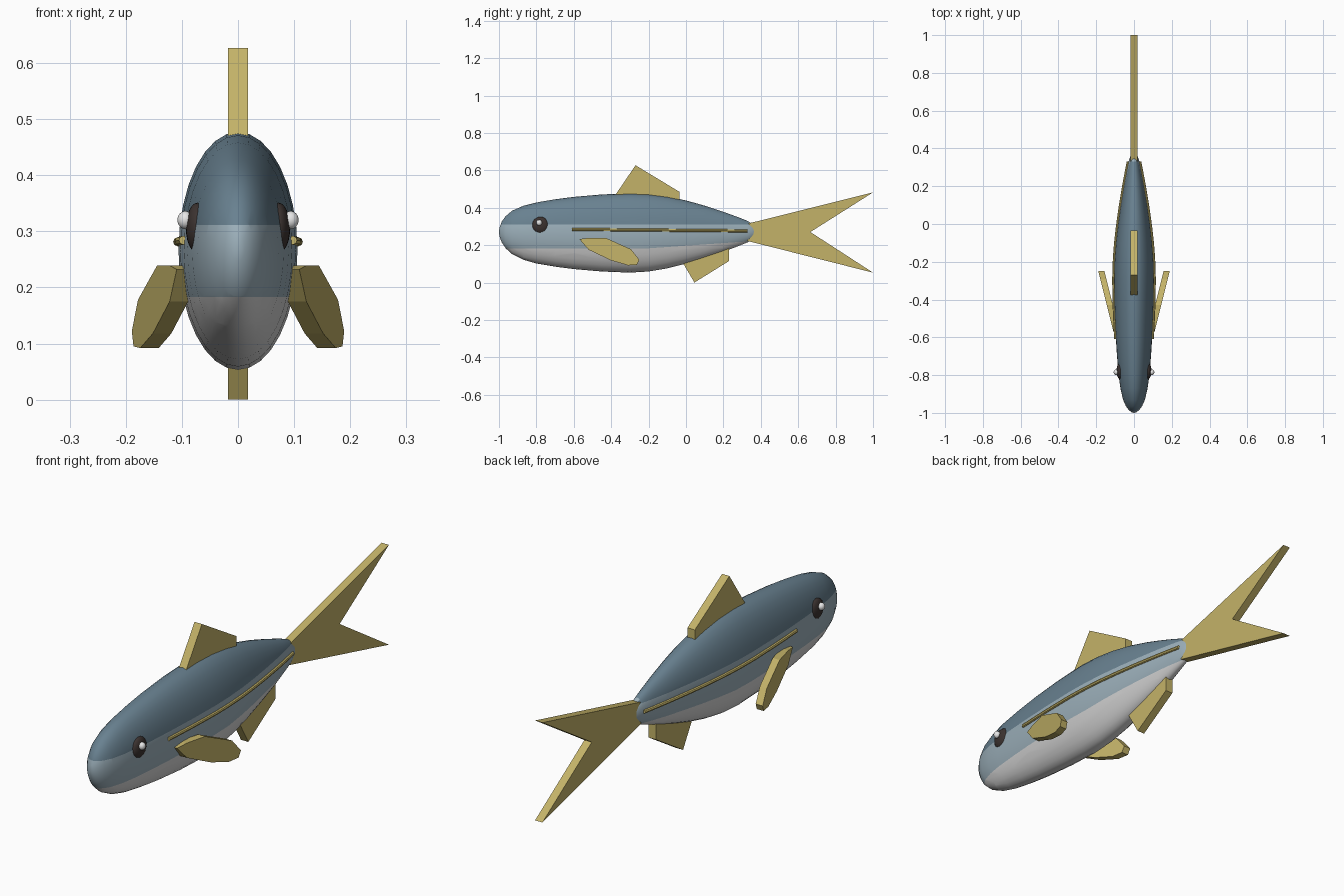
import bpy, bmesh, math
from mathutils import Vector

if "Cube" in bpy.data.objects:
    bpy.data.objects.remove(bpy.data.objects["Cube"])


def material(name, rgb):
    m = bpy.data.materials.new(name)
    m.diffuse_color = (*rgb, 1)
    m.use_nodes = True
    m.node_tree.nodes["Principled BSDF"].inputs["Base Color"].default_value = m.diffuse_color
    return m


BACK = material("slate blue back", (0.14, 0.22, 0.28))
FLANK = material("pale blue flank", (0.33, 0.43, 0.49))
BELLY = material("off white belly", (0.66, 0.66, 0.66))
FIN = material("tan fin", (0.55, 0.45, 0.14))
EYE = material("dark brown eye", (0.045, 0.033, 0.03))
GLINT = material("white glint", (0.85, 0.85, 0.85))


def finish(bm, name, mats, smooth=False):
    bmesh.ops.recalc_face_normals(bm, faces=bm.faces)
    me = bpy.data.meshes.new(name)
    bm.to_mesh(me)
    bm.free()
    for m in mats:
        me.materials.append(m)
    for p in me.polygons:
        p.use_smooth = smooth
    ob = bpy.data.objects.new(name, me)
    bpy.context.collection.objects.link(ob)
    return ob


# Body sections: y, centre height, half height (half width is half of that)
SECTIONS = [(-0.997, 0.27, 0.024), (-0.985, 0.27, 0.056), (-0.965, 0.269, 0.085),
            (-0.93, 0.268, 0.116), (-0.87, 0.266, 0.144), (-0.8, 0.265, 0.163),
            (-0.7, 0.265, 0.18), (-0.6, 0.265, 0.193), (-0.45, 0.265, 0.206),
            (-0.3, 0.265, 0.212), (-0.2, 0.266, 0.207), (-0.1, 0.268, 0.192),
            (0.0, 0.27, 0.169), (0.1, 0.271, 0.14), (0.2, 0.271, 0.107),
            (0.28, 0.272, 0.077), (0.33, 0.272, 0.057), (0.36, 0.272, 0.038),
            (0.378, 0.272, 0.018)]


def section_at(y):
    for a, b in zip(SECTIONS, SECTIONS[1:]):
        if a[0] <= y <= b[0]:
            t = (y - a[0]) / (b[0] - a[0])
            return a[1] + t * (b[1] - a[1]), a[2] + t * (b[2] - a[2])


# Body: lofted ellipses closed by a tip at each end
N = 32
bm = bmesh.new()
rings = []
for y, zc, h in SECTIONS:
    rings.append([bm.verts.new((0.5 * h * math.cos(2 * math.pi * i / N), y,
                                zc + h * math.sin(2 * math.pi * i / N))) for i in range(N)])
nose = bm.verts.new((0, -1, 0.27))
tail_tip = bm.verts.new((0, 0.385, 0.272))
for i in range(N):
    j = (i + 1) % N
    for a, b in zip(rings, rings[1:]):
        bm.faces.new((a[i], a[j], b[j], b[i]))
    bm.faces.new((nose, rings[0][j], rings[0][i]))
    bm.faces.new((tail_tip, rings[-1][i], rings[-1][j]))


# Cut the colour borders into the body: level back line, belly line rising to the tail
def belly_line(y):
    return 0.183 + 0.07 * max(0, y + 0.2)


for co, no in (((0, 0, 0.311), (0, 0, 1)), ((0, -0.2, 0), (0, 1, 0)),
               ((0, -0.2, 0.183), (0, -0.07, 1)), ((0, -0.2, 0.183), (0, 0, 1))):
    bmesh.ops.bisect_plane(bm, geom=bm.verts[:] + bm.edges[:] + bm.faces[:],
                           plane_co=co, plane_no=no, dist=1e-5)
for f in bm.faces:
    c = f.calc_center_median()
    if c.z > 0.311 and c.y < 0.34:
        f.material_index = 0
    elif c.z < belly_line(c.y) and c.y < 0.34:
        f.material_index = 2
    else:
        f.material_index = 1
finish(bm, "body", [BACK, FLANK, BELLY], True)


# Flat fins: side outline (y, z) extruded between two x functions of y
def plate(name, outline, x_in, x_out):
    bm = bmesh.new()
    inner = [bm.verts.new((x_in(y), y, z)) for y, z in outline]
    outer = [bm.verts.new((x_out(y), y, z)) for y, z in outline]
    bm.faces.new(inner)
    bm.faces.new(outer[::-1])
    for i in range(len(outline)):
        j = (i + 1) % len(outline)
        bm.faces.new((inner[i], inner[j], outer[j], outer[i]))
    return finish(bm, name, [FIN])


CENTRE_FINS = {
    "dorsal_fin": [(-0.39, 0.45), (-0.27, 0.627), (-0.035, 0.485), (-0.035, 0.42)],
    "anal_fin": [(-0.04, 0.145), (0.045, 0.0), (0.23, 0.115), (0.23, 0.2)],
    "tail_fin": [(0.33, 0.315), (1.0, 0.482), (0.665, 0.27), (1.0, 0.053), (0.33, 0.222)],
}
for name, outline in CENTRE_FINS.items():
    plate(name, outline, lambda y: -0.0175, lambda y: 0.0175)

PECTORAL = [(-0.57, 0.232), (-0.52, 0.239), (-0.43, 0.239), (-0.294, 0.178), (-0.25, 0.122),
            (-0.262, 0.095), (-0.31, 0.092), (-0.40, 0.118), (-0.52, 0.175)]


def ellipsoid(name, centre, radii, mat):
    bm = bmesh.new()
    bmesh.ops.create_uvsphere(bm, u_segments=20, v_segments=12, radius=1)
    for v in bm.verts:
        v.co = Vector(c + r * k for c, r, k in zip(centre, radii, v.co))
    finish(bm, name, [mat], True)


# Side line: thin octagonal rod following the body surface
def side_line(name, s):
    bm = bmesh.new()
    loops = []
    for k in range(25):
        y = -0.61 + 0.94 * k / 24
        z = 0.284 - 0.008 * k / 24
        zc, h = section_at(y)
        x = 0.5 * h * math.sqrt(1 - ((z - zc) / h) ** 2) + 0.002
        loops.append([bm.verts.new((s * (x + 0.008 * math.cos(a * math.pi / 4)), y,
                                    z + 0.008 * math.sin(a * math.pi / 4))) for a in range(8)])
    for a, b in zip(loops, loops[1:]):
        for i in range(8):
            j = (i + 1) % 8
            bm.faces.new((a[i], a[j], b[j], b[i]))
    bm.faces.new(loops[0])
    bm.faces.new(loops[-1][::-1])
    finish(bm, name, [FIN], False)


# Paired parts on both sides
for side, s in (("left", -1), ("right", 1)):
    plate(side + "_pectoral_fin", PECTORAL,
          lambda y: s * (0.077 + 0.25 * (y + 0.567)),
          lambda y: s * (0.11 + 0.25 * (y + 0.567)))
    ellipsoid(side + "_eye", (s * 0.072, -0.778, 0.306), (0.021, 0.045, 0.045), EYE)
    ellipsoid(side + "_eye_glint", (s * 0.094, -0.785, 0.32), (0.014, 0.015, 0.016), GLINT)
    side_line(side + "_side_line", s)
